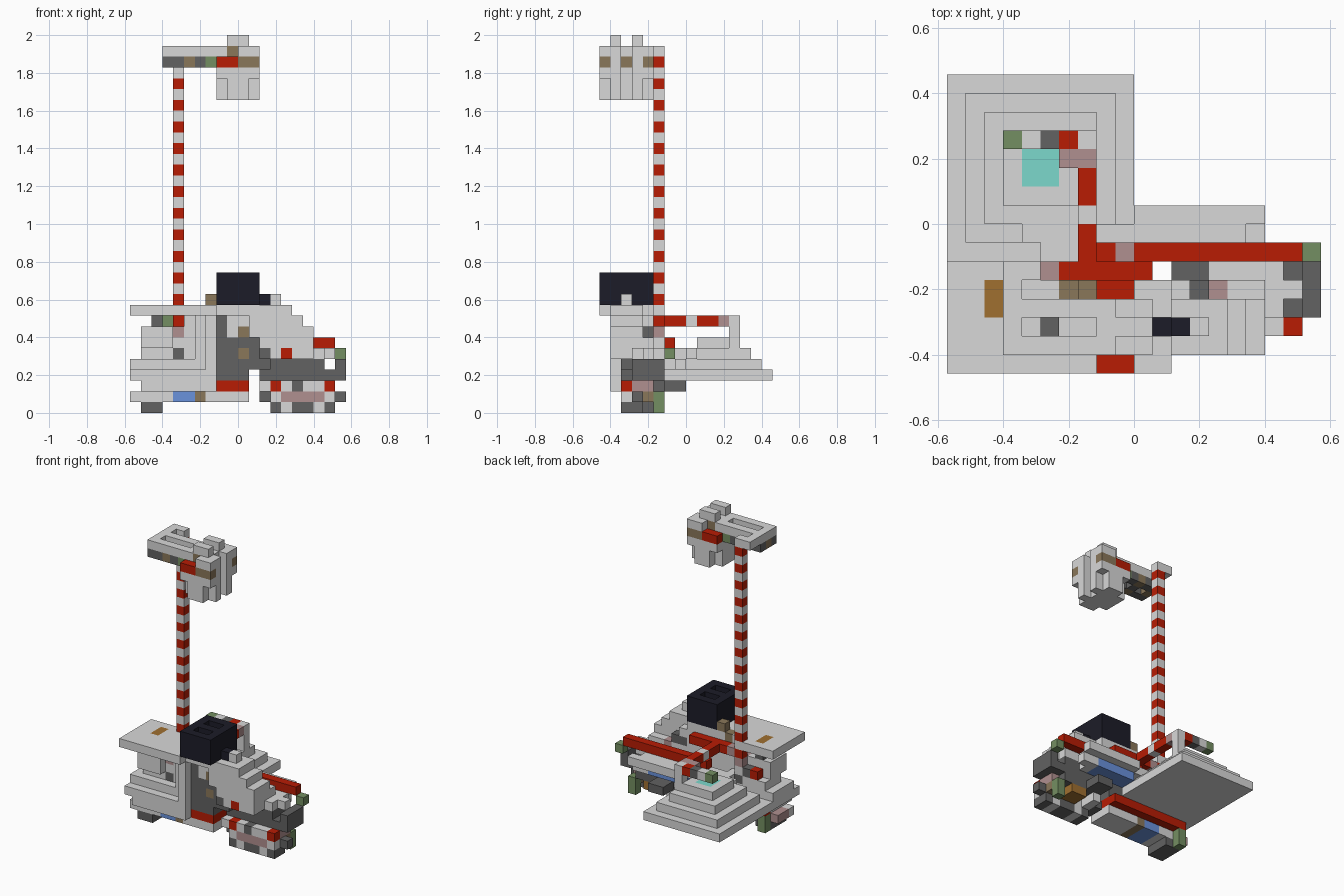
import bpy
import bmesh
from mathutils import Vector

if "Cube" in bpy.data.objects:
    bpy.data.objects.remove(bpy.data.objects["Cube"], do_unlink=True)

UNIT = 2 / 35                      # edge of one building block
ORIGIN = Vector((10, 8, 0))        # block coordinates of the model centre


def linear(hex_code):
    parts = [int(hex_code[n:n + 2], 16) / 255 for n in (0, 2, 4)]
    return [c / 12.92 if c < 0.04 else ((c + 0.055) / 1.055) ** 2.4 for c in parts] + [1]


def paint(name, hex_code):
    mat = bpy.data.materials.new(name)
    mat.use_nodes = True
    mat.diffuse_color = linear(hex_code)
    mat.node_tree.nodes["Principled BSDF"].inputs["Base Color"].default_value = linear(hex_code)
    return mat


grey = paint("light grey", "D8D8D8")
dark = paint("dark grey", "626262")
red = paint("signal red", "B81C04")
black = paint("blue black", "1C1C28")
blue = paint("mid blue", "6A92DC")
green = paint("moss green", "748F62")
pink = paint("dusty pink", "B09090")
brown = paint("earth brown", "8A775A")
gold = paint("ochre", "A07030")
cyan = paint("turquoise", "7CD8CC")

cells = {}          # block position -> (part, material)
part = ""


def begin(name):
    global part
    part = name


def box(mat, x, y, z, w=1, d=1, h=1):
    """Fill a block of cells; mat None carves it away."""
    for i in range(x, x + w):
        for j in range(y, y + d):
            for k in range(z, z + h):
                if mat:
                    cells[i, j, k] = (part, mat)
                else:
                    cells.pop((i, j, k), None)


def row(mats, x, y, z):
    for step, mat in enumerate(mats):
        box(mat, x + step, y, z)


# Stepped pyramid at the back
begin("stepped_pyramid")
for level in range(4):
    side = 10 - 2 * level
    box(grey, level, 6 + level, 3 + level, side, side)
box(cyan, 4, 10, 6, w=2, d=2)

# Rear deck with its blue underside
begin("rear_deck")
box(grey, 4, 7, 5, w=12)
box(grey, 5, 6, 5, w=11)
box(grey, 10, 8, 5, w=7)
box(grey, 16, 7, 4)
box(grey, 15, 6, 4, d=2)
box(blue, 10, 6, 4, w=5, d=2)

# Side tank: nested steps that run along the base and up the post
begin("side_tank")
box(grey, 1, 1, 2, w=7, d=5)
for step in range(3):
    box(grey, max(0, step - 1), 1 + step, 3 + step, w=8 - max(step, 2 * step - 1), d=5 - step)
    box(grey, 7 - step, 1 + step, 3 + step, d=4 - step, h=6 - step)
box(grey, 1, 2, 6, w=3, d=3, h=2)
box(grey, 4, 3, 6, d=3)
box(dark, 4, 3, 5, d=3)
box(pink, 4, 3, 7, d=3)
box(red, 2, 5, 6)
box(dark, 3, 5, 6)
box(red, 1, 5, 2, w=10)

# Cover plate, notched for the pipe
begin("cover_plate")
box(grey, 0, 0, 9, w=8, d=5)
box(grey, 0, 5, 9, w=5)
box(gold, 2, 3, 9, d=2)
box(dark, 2, 4, 8)
box(brown, 6, 4, 9)
box(brown, 7, 4, 10)

# Engine recess
begin("engine")
box(dark, 8, 2, 4, w=5, d=3, h=4)
box(dark, 8, 2, 8)
box(grey, 9, 2, 8, w=4, d=3)
box(grey, 8, 4, 5, w=4, h=4)
row([grey, brown, grey, grey], 9, 2, 7)
box(brown, 10, 2, 5)
box(grey, 8, 1, 9, w=4, d=4)
box(red, 8, 2, 2, w=3, d=3)
box(dark, 8, 2, 3, w=3, d=3)

# Stepped fairing
begin("fairing")
box(grey, 12, 1, 5, w=5, d=4, h=2)
box(grey, 11, 1, 7, w=6, d=3)
box(grey, 11, 1, 8, w=5, d=3)
box(grey, 11, 1, 9, w=4, d=3)
box(grey, 13, 2, 10)
box(black, 11, 2, 10, w=2)
box(red, 14, 1, 5)
box(dark, 12, 1, 5)
box(dark, 12, 4, 7, w=2)
box(pink, 14, 4, 6)
box(dark, 12, 5, 5, w=2)
box(grey, 14, 5, 5, w=3)

# Dark nose frame with grey filling
begin("nose_frame")
box(dark, 12, 3, 3, w=6, d=3)
box(None, 13, 4, 3, w=4)
box(dark, 11, 3, 4, w=7, d=3)
box(dark, 18, 3, 3, w=2, d=3)
box(dark, 19, 3, 4, d=3)
box(grey, 17, 3, 5, d=3)
box(grey, 18, 4, 5)

# Front wheel assembly
begin("front_wheel")
box(grey, 13, 2, 1, w=6, d=4)
box(None, 14, 4, 1, w=4, d=2)
box(pink, 14, 2, 1, w=4)
for side in (2, 3):
    row([dark, grey, dark, dark, grey, dark], 13, side, 0)
row([grey, red, grey, dark, grey, grey, red], 12, 2, 2)
box(dark, 14, 3, 2, w=4, d=3)
box(dark, 12, 3, 1, d=2)
box(dark, 19, 3, 1)
box(pink, 18, 3, 2, d=2)
box(green, 18, 5, 0, h=2)
box(gold, 15, 4, 1, w=2, d=2)
box(brown, 18, 4, 1)
box(dark, 13, 6, 2, w=2, d=2)

# Skid under the tank
begin("skid")
box(grey, 0, 2, 1, w=11, d=3)
box(blue, 4, 2, 1, w=2, d=3)
box(brown, 6, 2, 1, d=3)
box(pink, 0, 3, 1, d=2)
box(dark, 1, 2, 0, w=2, d=3)
box(green, 1, 5, 0, h=2)

# Red handrail along the deck
begin("handrail")
box(red, 8, 6, 6, w=11)
box(pink, 9, 6, 6)
box(green, 19, 6, 5)

# Raised pipe that runs from the mast to the pyramid
begin("pipe")
box(red, 5, 5, 8, w=6)
box(pink, 5, 5, 8)
box(red, 7, 6, 8, d=5)
box(grey, 7, 8, 8)
box(pink, 6, 11, 8, w=2)
row([green, grey, dark, red], 3, 12, 8)
box(grey, 7, 12, 6, h=3)

# Open black bin
begin("black_bin")
box(black, 8, 0, 10, w=4, d=5, h=3)
for slot in (1, 3):
    box(None, 9, slot, 12, w=2)

# Clear shaft through the hull
box(None, 11, 5, 0, h=10)

# Striped mast
begin("mast")
for height in range(8, 33):
    box(grey if height % 2 else red, 4, 5, height)

# Lamp arm
begin("lamp_arm")
box(grey, 3, 1, 33, d=5)
box(grey, 4, 5, 33)
for rail in (1, 3):
    box(grey, 4, rail, 33, w=5)
    row([dark, dark, brown, dark, green], 3, rail, 32)
box(brown, 3, 2, 32)
box(dark, 5, 2, 32)

# Lamp head: cross-shaped shade, coloured ring and two caps
begin("lamp_head")
box(grey, 9, 0, 29, w=2, d=5, h=2)
box(grey, 8, 1, 29, w=4, d=3, h=2)
box(grey, 8, 0, 31, w=4, d=5, h=2)
box(grey, 10, 0, 33, w=2, d=5)
box(grey, 8, 1, 33, w=2, d=3)
for edge in (0, 4):
    row([red, red, brown, brown], 8, edge, 32)
for cap in (1, 3):
    box(brown, 9, cap, 33)
    box(grey, 9, cap, 34, w=2)
box(None, 11, 2, 29, h=5)
box(brown, 10, 2, 32)

# Turn the cells of each part into one mesh, keeping outer faces only
AXES = [Vector(v) for v in ((1, 0, 0), (0, 1, 0), (0, 0, 1))]


def build(name):
    bm = bmesh.new()
    mats = []
    for pos, (owner, mat) in cells.items():
        if owner != name:
            continue
        if mat not in mats:
            mats.append(mat)
        centre = Vector(pos) + Vector((0.5, 0.5, 0.5)) - ORIGIN
        for n, axis in enumerate(AXES):
            u, v = AXES[n - 2] / 2, AXES[n - 1] / 2
            for sign in (1, -1):
                normal = axis * sign
                if tuple(int(c) for c in Vector(pos) + normal) in cells:
                    continue
                mid = centre + normal / 2
                ring = [mid + u * sign + v, mid - u * sign + v,
                        mid - u * sign - v, mid + u * sign - v]
                face = bm.faces.new([bm.verts.new(p * UNIT) for p in ring])
                face.material_index = mats.index(mat)
    bmesh.ops.remove_doubles(bm, verts=bm.verts, dist=UNIT / 100)
    mesh = bpy.data.meshes.new(name)
    bm.to_mesh(mesh)
    bm.free()
    for mat in mats:
        mesh.materials.append(mat)
    bpy.context.collection.objects.link(bpy.data.objects.new(name, mesh))


for part_name in dict.fromkeys(owner for owner, _ in cells.values()):
    build(part_name)
